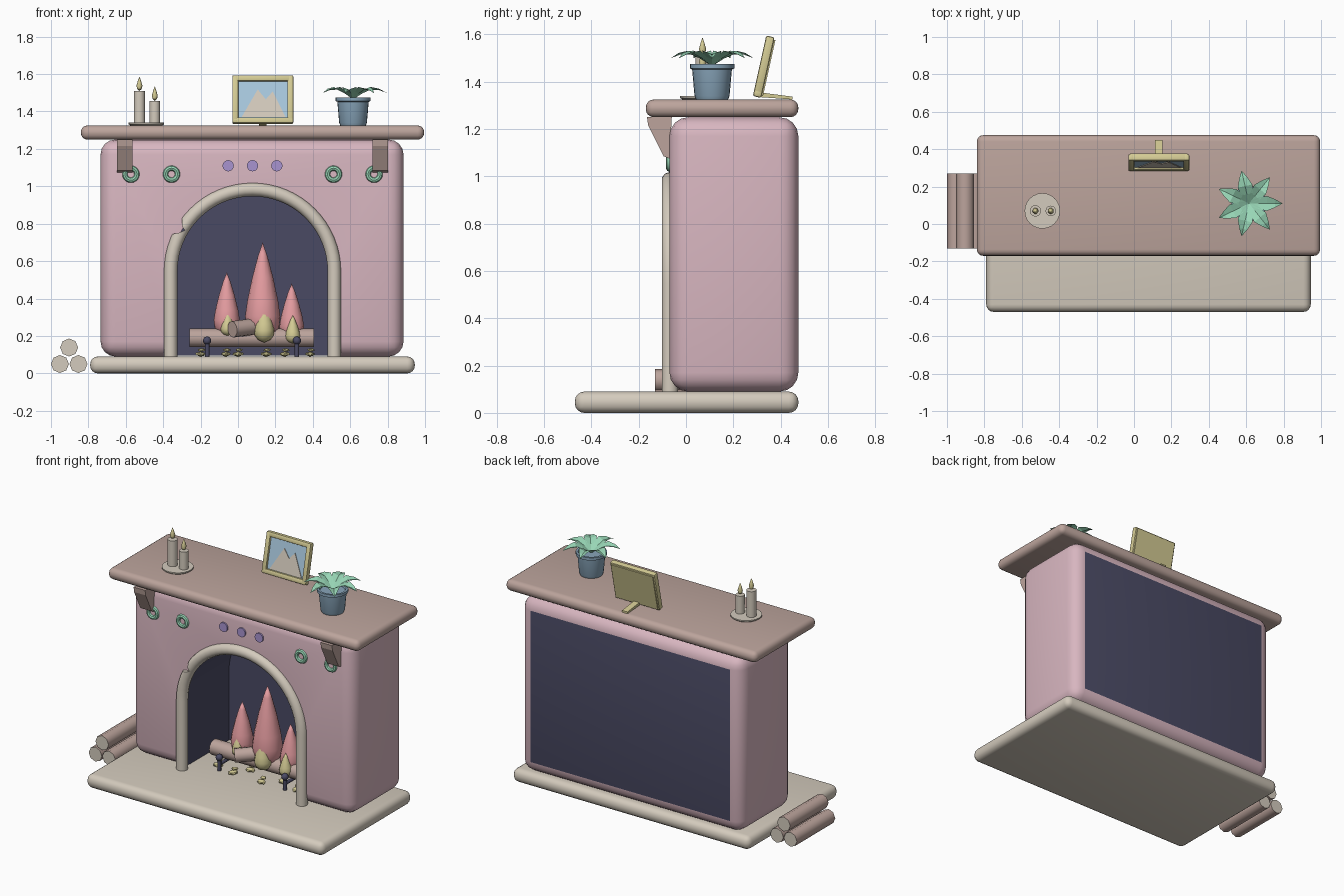
import bpy, bmesh, math, random
from mathutils import Vector, Matrix

if "Cube" in bpy.data.objects:
    bpy.data.objects.remove(bpy.data.objects["Cube"])

random.seed(4)
CX = 0.0775                      # centre line of the chimney breast


def mat(name, r, g, b):
    m = bpy.data.materials.new(name)
    lin = [((c / 255 + 0.055) / 1.055) ** 2.4 for c in (r, g, b)]
    m.diffuse_color = (*lin, 1)
    m.use_nodes = True
    m.node_tree.nodes["Principled BSDF"].inputs["Base Color"].default_value = m.diffuse_color
    return m


PINK = mat("pink_plaster", 216, 182, 192)
WOOD = mat("rose_wood", 188, 164, 156)
CREAM = mat("cream_stone", 212, 203, 189)
NAVY = mat("dark_navy", 74, 74, 100)
FLAME = mat("coral_flame", 228, 156, 160)
GOLD = mat("soft_gold", 212, 203, 148)
GREEN = mat("mint_green", 152, 214, 182)
POT = mat("slate_blue", 136, 165, 186)
SKY = mat("sky_blue", 168, 200, 222)
LILAC = mat("lilac", 168, 148, 208)


def finish(name, bm, *mats, smooth=True, angle=35):
    bmesh.ops.recalc_face_normals(bm, faces=bm.faces)
    me = bpy.data.meshes.new(name)
    bm.to_mesh(me)
    bm.free()
    for m in mats:
        me.materials.append(m)
    ob = bpy.data.objects.new(name, me)
    bpy.context.collection.objects.link(ob)
    if smooth:
        select(ob)
        bpy.ops.object.shade_smooth_by_angle(angle=math.radians(angle))
    return ob


def select(ob):
    bpy.ops.object.select_all(action='DESELECT')
    ob.select_set(True)
    bpy.context.view_layer.objects.active = ob


def box(name, lo, hi, m, bevel=0, seg=4, xf=None):
    bm = bmesh.new()
    lo, hi = Vector(lo), Vector(hi)
    bmesh.ops.create_cube(bm, size=1, matrix=Matrix.Translation((lo + hi) / 2) @ Matrix.Diagonal((*(hi - lo), 1)))
    if bevel:
        bmesh.ops.bevel(bm, geom=bm.edges[:], offset=bevel, segments=seg, profile=0.5, affect='EDGES')
    if xf:
        bm.transform(xf)
    return finish(name, bm, m)


def lathe(name, profile, loc, m, n=20):
    """Turn (radius, height) points about a vertical axis."""
    bm = bmesh.new()
    vs = [bm.verts.new((r, 0, z)) for r, z in profile]
    es = [bm.edges.new(p) for p in zip(vs, vs[1:])]
    bmesh.ops.spin(bm, geom=vs + es, cent=(0, 0, 0), axis=(0, 0, 1), angle=math.tau, steps=n)
    bmesh.ops.remove_doubles(bm, verts=bm.verts, dist=1e-5)
    bm.transform(Matrix.Translation(loc))
    return finish(name, bm, m)


def rod(name, a, b, r, m, cap=None, n=12):
    """Cylinder between two points, with its own end colour."""
    a, b = Vector(a), Vector(b)
    bm = bmesh.new()
    rot = (b - a).to_track_quat('Z', 'Y').to_matrix().to_4x4()
    bmesh.ops.create_cone(bm, cap_ends=True, segments=n, radius1=r, radius2=r, depth=(b - a).length,
                          matrix=Matrix.Translation((a + b) / 2) @ rot)
    for f in bm.faces:
        f.material_index = int(len(f.verts) == n and cap is not None)
    return finish(name, bm, m, cap or m, angle=50)


def prism(name, pts, axis, lo, hi, m, xf=None):
    """Extrude an outline along x (pts are y,z) or along y (pts are x,z)."""
    bm = bmesh.new()
    mk = (lambda p, d: (d, *p)) if axis == 'x' else (lambda p, d: (p[0], d, p[1]))
    f = bm.faces.new([bm.verts.new(mk(p, lo)) for p in pts])
    ext = bmesh.ops.extrude_face_region(bm, geom=[f])['geom']
    d = Vector(mk((0, 0), hi - lo))
    bmesh.ops.translate(bm, verts=[v for v in ext if isinstance(v, bmesh.types.BMVert)], vec=d)
    if xf:
        bm.transform(xf)
    return finish(name, bm, m, smooth=False)


def cut(ob, cutter):
    mod = ob.modifiers.new("cut", 'BOOLEAN')
    mod.operation, mod.solver, mod.object = 'DIFFERENCE', 'EXACT', cutter
    select(ob)
    bpy.ops.object.modifier_apply(modifier=mod.name)
    bpy.data.objects.remove(cutter)


# Hearth slab, mantel shelf and chimney breast
box("hearth", (-0.79, -0.47, 0), (0.945, 0.475, 0.09), CREAM, 0.04)
box("mantel_shelf", (-0.84, -0.17, 1.25), (0.995, 0.475, 1.325), WOOD, 0.034)
body = box("chimney_breast", (-0.735, -0.07, 0.09), (0.885, 0.475, 1.25), PINK, 0.08)

# Arched firebox cut into the breast
R, ZC = 0.4375, 0.545
arc = [(CX + R * math.cos(t), ZC + R * math.sin(t)) for t in [math.pi * i / 32 for i in range(33)]]
cut(body, prism("firebox_cutter", [(CX + R, 0)] + arc + [(CX - R, 0)], 'y', -0.3, 0.42, NAVY))
body.data.materials.clear()
body.data.materials.append(PINK)
body.data.materials.append(NAVY)
for p in body.data.polygons:     # dark firebox walls and dark back panel
    c, ny = p.center, abs(p.normal.y)
    inside = c.y > -0.06 and abs(c.x - CX) < 0.45 and 0.1 < c.z < 1.0
    p.material_index = int(inside and (ny < 0.05 or ny > 0.99))

# Rounded stone surround following the arch, with a chipped notch
cu = bpy.data.curves.new("arch_surround", 'CURVE')
cu.dimensions, cu.bevel_depth, cu.bevel_resolution, cu.use_fill_caps = '3D', 0.036, 3, True
path = [(CX + R, 0.08)] + arc + [(CX - R, 0.08)]
sp = cu.splines.new('POLY')
sp.points.add(len(path) - 1)
for pt, (x, z) in zip(sp.points, path):
    pt.co = (x, -0.068, z, 1)
surround = bpy.data.objects.new("arch_surround", cu)
bpy.context.collection.objects.link(surround)
cu.materials.append(CREAM)
select(surround)
bpy.ops.object.convert(target='MESH')
surround = bpy.context.view_layer.objects.active
cut(surround, prism("notch_cutter", [(-0.40, 0.735), (-0.315, 0.752), (-0.285, 0.765), (-0.298, 0.785),
                                     (-0.30, 0.84), (-0.40, 0.84)], 'y', -0.2, 0.0, CREAM))
select(surround)
bpy.ops.object.shade_smooth_by_angle(angle=math.radians(40))

# Brackets, ring ornaments and lilac studs
for side in (-1, 1):
    x = CX + side * 0.683
    prism("bracket", [(-0.165, 1.25), (-0.16, 1.215), (-0.095, 1.085), (-0.07, 1.075), (-0.06, 1.25)],
          'x', x - 0.042, x + 0.042, WOOD)
    for dx in (0.433, 0.65):
        ring = lathe("ring_ornament", [(0.032 + 0.014 * math.cos(a), 0.014 * math.sin(a))
                                       for a in [math.tau * i / 8 for i in range(9)]], (0, 0, 0), GREEN, 20)
        ring.data.transform(Matrix.Translation((CX + side * dx, -0.07, 1.065)) @ Matrix.Rotation(math.pi / 2, 4, 'X'))
for dx in (-0.13, 0, 0.13):
    rod("stud", (CX + dx, -0.08, 1.11), (CX + dx, -0.06, 1.11), 0.03, LILAC, n=20)

# Candles on a dish
lathe("candle_dish", [(0, 1.325), (0.085, 1.325), (0.095, 1.332), (0.095, 1.34), (0, 1.34)], (-0.49, 0.07, 0), CREAM, 24)
for x, r, top in ((-0.527, 0.03, 1.51), (-0.445, 0.028, 1.457)):
    rod("candle", (x, 0.07, 1.335), (x, 0.07, top), r, CREAM, n=16)
    lathe("candle_flame", [(0, 0), (0.012, 0.01), (0.016, 0.028), (0.009, 0.052), (0, 0.078)], (x, 0.07, top), GOLD, 10)

# Leaning picture frame
lean = Matrix.Translation((0.1325, 0.302, 1.335)) @ Matrix.Rotation(math.radians(-12.5), 4, 'X')
W, H, B = 0.163, 0.262, 0.032
box("frame_back", (-W + 0.01, -0.002, 0.01), (W - 0.01, 0.022, H - 0.01), GOLD, xf=lean)
box("picture_sky", (-W + B, -0.006, B), (W - B, 0, H - B), SKY, xf=lean)
for s in (-1, 1):
    box("frame_side", (s * (W - B / 2) - B / 2, -0.02, 0), (s * (W - B / 2) + B / 2, 0.016, H), GOLD, 0.008, 2, lean)
    z = H / 2 + s * (H / 2 - B / 2)
    box("frame_rail", (-W, -0.02, z - B / 2), (W, 0.016, z + B / 2), GOLD, 0.008, 2, lean)
prism("picture_mountains", [(-0.113, 0.034), (-0.027, 0.185), (0.016, 0.131), (0.053, 0.174), (0.121, 0.034)],
      'y', -0.01, -0.004, CREAM, lean)
prism("frame_strut", [(0.31, 1.355), (0.45, 1.337), (0.45, 1.325), (0.31, 1.335)], 'x', 0.112, 0.152, GOLD)

# Potted plant with a rosette of folded leaves
PX, PY = 0.615, 0.11
lathe("plant_pot", [(0, 1.325), (0.068, 1.325), (0.074, 1.34), (0.084, 1.452), (0.094, 1.456), (0.094, 1.474),
                    (0.08, 1.474), (0.076, 1.46), (0, 1.46)], (PX, PY, 0), POT, 24)
for k in range(7):
    bm = bmesh.new()
    sec = [(0.0, 0.010, 1.465), (0.05, 0.030, 1.497), (0.095, 0.040, 1.517), (0.14, 0.022, 1.514), (0.178, 0.001, 1.500)]
    rows = [[bm.verts.new((r, s * w, z + abs(s) * w * 0.35)) for s in (-1, 0, 1)] for r, w, z in sec]
    for a, b in zip(rows, rows[1:]):
        for i in (0, 1):
            bm.faces.new((a[i], b[i], b[i + 1], a[i + 1]))
    bmesh.ops.solidify(bm, geom=bm.faces[:], thickness=0.004)
    bm.transform(Matrix.Translation((PX, PY, 0)) @ Matrix.Rotation(math.tau * k / 7, 4, 'Z'))
    finish("leaf", bm, GREEN, smooth=False)

# Stacked firewood beside the hearth
for x, z in ((-0.952, 0.05), (-0.853, 0.05), (-0.903, 0.138)):
    rod("stacked_log", (x, -0.13, z), (x, 0.27, z), 0.048, WOOD, CREAM, 8)

# Logs in the fire
rod("long_log", (-0.26, 0.12, 0.19), (0.405, 0.12, 0.19), 0.05, WOOD, WOOD, 12)
rod("cross_log", (-0.03, 0.01, 0.235), (0.2, 0.17, 0.265), 0.044, WOOD, WOOD, 12)

# Flames with glowing cores
SHAPE = [(0, 0), (0.62, 0.06), (0.93, 0.16), (1, 0.27), (0.88, 0.42), (0.6, 0.65), (0.28, 0.86), (0, 1)]
for name, x, y, z, r, h, m in (
        ("flame", 0.132, 0.12, 0.16, 0.094, 0.54, FLAME), ("flame", -0.06, 0.13, 0.19, 0.07, 0.35, FLAME),
        ("flame", 0.287, 0.14, 0.17, 0.066, 0.31, FLAME), ("flame_core", 0.14, 0.062, 0.165, 0.054, 0.235, GOLD),
        ("flame_core", -0.055, 0.08, 0.2, 0.038, 0.14, GOLD), ("flame_core", 0.293, 0.08, 0.16, 0.04, 0.15, GOLD)):
    lathe(name, [(r * a, h * b) for a, b in SHAPE], (x, y, z), m, 14)

# Andirons
for x in (-0.165, 0.315):
    rod("andiron_post", (x, 0.04, 0.09), (x, 0.04, 0.175), 0.012, NAVY)
    rod("andiron_bar", (x, 0.04, 0.13), (x, 0.24, 0.13), 0.011, NAVY)
    rod("andiron_leg", (x, 0.23, 0.09), (x, 0.23, 0.13), 0.011, NAVY)
    lathe("andiron_knob", [(0.022 * math.sin(a), -0.022 * math.cos(a)) for a in [math.pi * i / 8 for i in range(9)]],
          (x, 0.04, 0.175), NAVY, 12)

# Embers
for x, y in ((-0.2, 0.08), (-0.065, 0.04), (0.0, 0.13), (0.15, 0.03), (0.25, 0.11), (0.385, 0.06)):
    for dx, dy, z, r in ((0, 0, 0.103, 0.034), (0.006, 0.012, 0.125, 0.024)):
        bm = bmesh.new()
        bmesh.ops.create_icosphere(bm, subdivisions=1, radius=r, matrix=Matrix.Translation((x + dx, y + dy, z))
                                   @ Matrix.Rotation(random.uniform(0, 3), 4, 'Z') @ Matrix.Diagonal((1, 0.8, 0.4, 1)))
        finish("ember", bm, GOLD, smooth=False)
